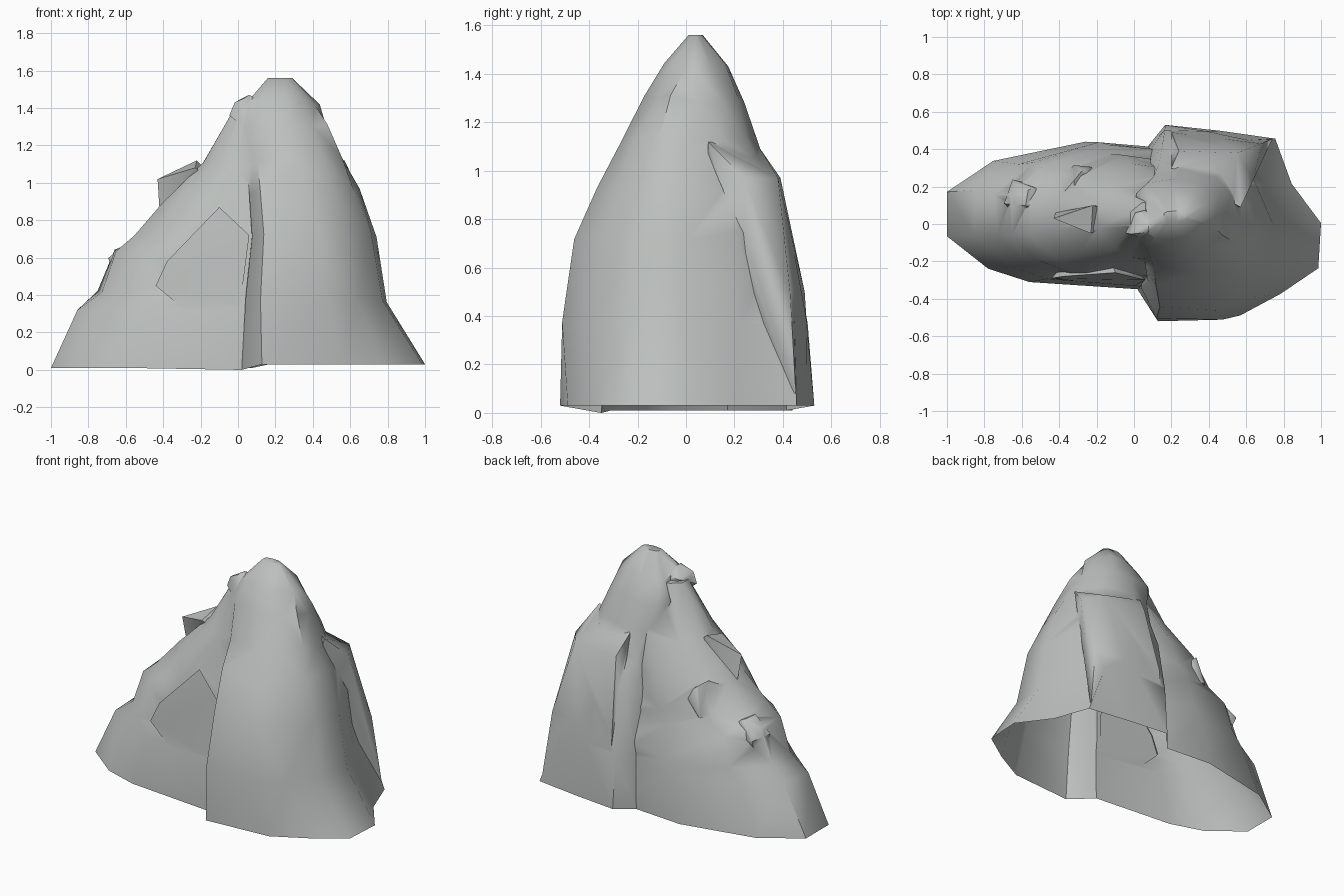
import bpy, bmesh, math, random
from mathutils import Vector

if "Cube" in bpy.data.objects:
    bpy.data.objects.remove(bpy.data.objects["Cube"])

random.seed(4)


def make_object(name, bm):
    bmesh.ops.recalc_face_normals(bm, faces=bm.faces)
    mesh = bpy.data.meshes.new(name)
    bm.to_mesh(mesh)
    bm.free()
    obj = bpy.data.objects.new(name, mesh)
    bpy.context.collection.objects.link(obj)
    return obj


def loft(name, outline, levels, rough, rounding):
    """Stack an outline into boxes (z, x0, x1, y0, y1), rounder and rougher with height."""
    bm = bmesh.new()
    rings = []
    for i, (z, x0, x1, y0, y1) in enumerate(levels):
        r = 0 if i in (0, len(levels) - 1) else rough
        t = rounding * min(1, i / 4)
        ring = []
        for u, v in outline:
            a = math.atan2(v - .5, u - .5)
            u += t * (.5 + .5 * math.cos(a) - u)
            v += t * (.5 + .5 * math.sin(a) - v)
            x = x0 + u * (x1 - x0) + random.uniform(-r, r) * 0.6
            y = y0 + v * (y1 - y0) + random.uniform(-r, r) * 0.6
            ring.append(bm.verts.new((x, y, z + random.uniform(-r, r))))
        rings.append(ring)
    n = len(outline)
    for a, b in zip(rings, rings[1:]):
        for k in range(n):
            j = (k + 1) % n
            bm.faces.new((a[k], a[j], b[j], b[k]))
    bm.faces.new(rings[0])
    bm.faces.new(rings[-1])
    bmesh.ops.triangulate(bm, faces=bm.faces)
    return make_object(name, bm)


def hull(name, points):
    """Angular stone from the hull of a few points."""
    bm = bmesh.new()
    for p in points:
        bm.verts.new(p)
    bmesh.ops.convex_hull(bm, input=bm.verts)
    loose = [v for v in bm.verts if not v.link_faces]
    bmesh.ops.delete(bm, geom=loose, context='VERTS')
    return make_object(name, bm)


def lump(name, centre, size):
    """Small rough boulder."""
    pts = []
    for i in range(12):
        d = Vector([random.gauss(0, 1) for _ in range(3)]).normalized()
        pts.append(Vector(centre) + d * size)
    return hull(name, pts)


# tall peak on the right
peak_outline = [(.15, 1), (.45, .97), (.75, .93), (.84, .7), (1, .5), (.985, .27),
                (.78, .14), (.56, .03), (.11, 0), (0, .16), (.02, .85)]
peak = loft("rock_peak", peak_outline, [
    (.01, .02, 1.0, -.52, .53),
    (.38, .03, .80, -.53, .52),
    (.73, .04, .735, -.475, .46),
    (.95, .02, .65, -.375, .37),
    (1.12, .00, .57, -.28, .29),
    (1.30, -.02, .49, -.17, .24),
    (1.43, .04, .43, -.09, .17),
    (1.56, .15, .29, .01, .07)], .02, .8)

# long slope on the left, climbing into the peak
slope_outline = [(0, .36), (0, .66), (.19, .87), (.57, 1), (.88, .96),
                 (1, .5), (.8, 0), (.34, .05), (.17, .14)]
slope = loft("rock_slope", slope_outline, [
    (.01, -1.0, .30, -.35, .44),
    (.32, -.85, .30, -.335, .43),
    (.42, -.74, .30, -.32, .42),
    (.62, -.67, .30, -.30, .39),
    (.70, -.56, .30, -.28, .36),
    (.88, -.42, .32, -.25, .32),
    (1.10, -.20, .32, -.20, .26),
    (1.40, -.02, .30, -.08, .14)], .025, .3)

# ledges and jutting stones
side_spur = hull("side_spur", [(-.43, .03, 1.02), (-.42, .06, .86), (-.23, -.05, 1.08),
                               (-.22, .10, 1.12), (-.05, .05, .95), (-.1, .1, .8)])
front_ledge = hull("front_ledge", [(-.10, -.26, .87), (-.38, -.28, .58), (-.44, -.29, .45),
                                   (.06, -.30, .72), (-.2, 0, .4), (-.02, -.34, .1)])
back_shoulder = hull("back_shoulder", [(.20, .30, 1.10), (.57, .09, 1.12), (.64, .24, .97),
                                       (.55, .38, .97), (.24, .39, .97), (.20, .49, .5),
                                       (.68, .43, .5), (.2, .52, .05), (.74, .455, .05),
                                       (.3, .1, .05)])
lumps = [lump("upper_lump", (.06, -.02, 1.36), .11),
         lump("back_lump", (-.32, .2, .76), .14),
         lump("side_lump", (-.58, .14, .58), .12)]

# fuse everything into one rock
for part in [slope, side_spur, front_ledge, back_shoulder] + lumps:
    mod = peak.modifiers.new("fuse", 'BOOLEAN')
    mod.operation = 'UNION'
    mod.solver = 'EXACT'
    mod.object = part
    bpy.context.view_layer.objects.active = peak
    bpy.ops.object.modifier_apply(modifier=mod.name)
    bpy.data.objects.remove(part)

# open the underside, raise the peak's rim and dip the corner beside it
bm = bmesh.new()
bm.from_mesh(peak.data)
under = [f for f in bm.faces if all(v.co.z < .012 for v in f.verts)]
bmesh.ops.delete(bm, geom=under, context='FACES')
for v in bm.verts:
    if v.co.z < .012:
        if v.co.x > .1:
            v.co.z = .03
        elif v.co.x > -.02 and v.co.y < -.25:
            v.co.z = 0
bm.to_mesh(peak.data)
bm.free()
peak.name = "rock"

# dull stone grey
stone = bpy.data.materials.new("stone")
stone.diffuse_color = (.50, .525, .51, 1)
stone.use_nodes = True
stone.node_tree.nodes["Principled BSDF"].inputs["Base Color"].default_value = stone.diffuse_color
peak.data.materials.clear()
peak.data.materials.append(stone)

# soft faces, crisp ridges
bpy.ops.object.select_all(action='DESELECT')
peak.select_set(True)
bpy.context.view_layer.objects.active = peak
bpy.ops.object.shade_smooth_by_angle(angle=math.radians(50))
